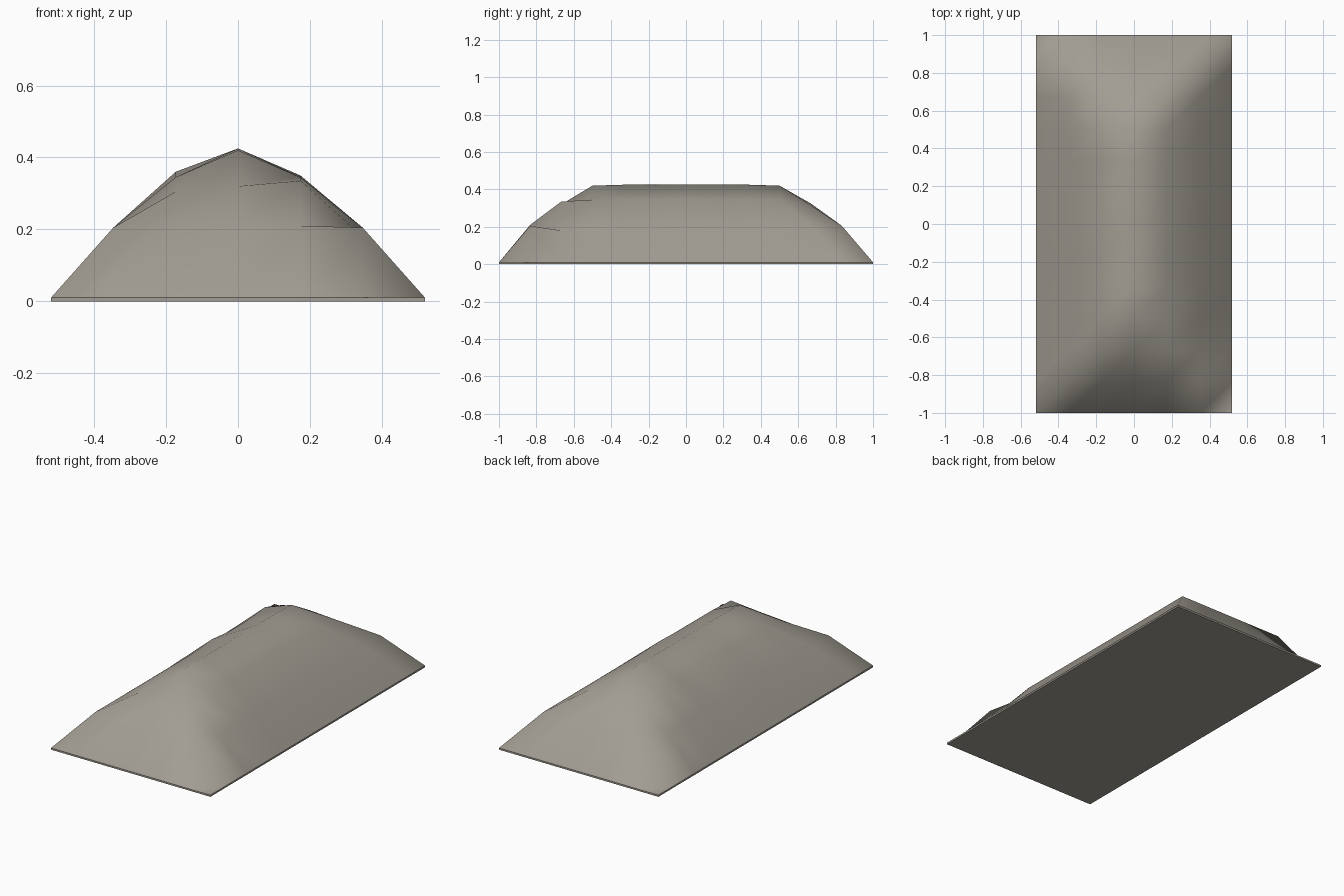
import bpy, bmesh, math

cube = bpy.data.objects.get("Cube")
if cube:
    bpy.data.objects.remove(cube)

HALF_W, HALF_L = 0.52, 1.0
COLS, ROWS = 6, 12
LEVELS = [0.01, 0.205, 0.335, 0.425]      # height by distance from the rim

# Small irregularities of the heap, by column and row
BUMPS = {(4, 1): 0.21, (5, 2): 0.18, (4, 2): 0.335, (2, 2): 0.305, (3, 2): 0.32,
         (4, 10): 0.315, (2, 10): 0.31, (3, 10): 0.325, (2, 9): 0.36,
         (2, 6): 0.36, (4, 6): 0.35, (3, 3): 0.42, (3, 9): 0.42}


def height(i, j):
    ring = min(i, COLS - i, j, ROWS - j)
    return BUMPS.get((i, j), LEVELS[ring] + (0.01 if ring == 2 and 2 < j < 10 else 0))


stone = bpy.data.materials.new("warm grey gravel")
stone.use_nodes = True
color = (0.36, 0.335, 0.29, 1)
stone.diffuse_color = color
bsdf = stone.node_tree.nodes["Principled BSDF"]
bsdf.inputs["Base Color"].default_value = color
bsdf.inputs["Roughness"].default_value = 0.9

# Mound surface: height grid with every cell split along the same diagonal
bm = bmesh.new()
grid = [[bm.verts.new((HALF_W * (2 * i / COLS - 1), HALF_L * (2 * j / ROWS - 1), height(i, j)))
         for j in range(ROWS + 1)] for i in range(COLS + 1)]
for i in range(COLS):
    for j in range(ROWS):
        a, b = grid[i][j], grid[i + 1][j]
        c, d = grid[i + 1][j + 1], grid[i][j + 1]
        bm.faces.new((a, b, c))
        bm.faces.new((a, c, d))

# Thin skirt and flat underside
rim = [e for e in bm.edges if e.is_boundary]
skirt = bmesh.ops.extrude_edge_only(bm, edges=rim)["geom"]
for v in skirt:
    if isinstance(v, bmesh.types.BMVert):
        v.co.z = 0
bmesh.ops.holes_fill(bm, edges=[e for e in bm.edges if e.is_boundary], sides=0)
bmesh.ops.recalc_face_normals(bm, faces=bm.faces)

# Smooth mound, sharp rim and base edges
for f in bm.faces:
    f.smooth = f.normal.z > 0.1
for e in bm.edges:
    if len(e.link_faces) == 2 and e.link_faces[0].smooth != e.link_faces[1].smooth:
        e.smooth = False

mesh = bpy.data.meshes.new("gravel_mound")
bm.to_mesh(mesh)
bm.free()
mesh.materials.append(stone)
mound = bpy.data.objects.new("gravel_mound", mesh)
bpy.context.collection.objects.link(mound)
